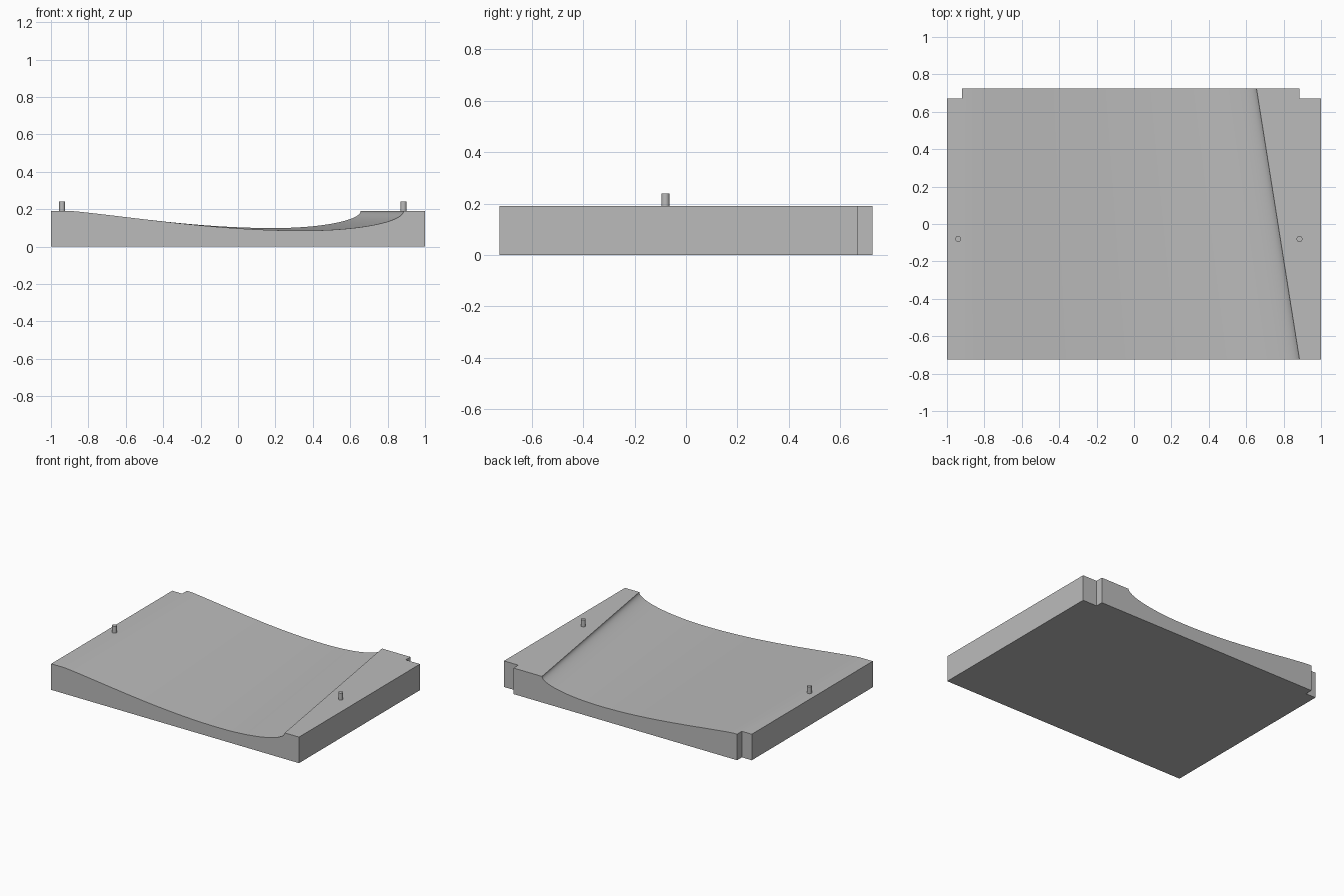
import bpy, bmesh, math

cube = bpy.data.objects.get("Cube")
if cube:
    bpy.data.objects.remove(cube, do_unlink=True)

HALF_Y, TOP, PIN_TOP = 0.725, 0.19, 0.24
TRAIL_X, DEPTH, LOW = -0.89, 0.105, 0.7

grey = bpy.data.materials.new("plain grey")
grey.use_nodes = True
grey.diffuse_color = (0.5, 0.5, 0.5, 1)
grey.node_tree.nodes["Principled BSDF"].inputs["Base Color"].default_value = (0.5, 0.5, 0.5, 1)


def bed_depth(u):
    """Depth of the hollow, from thin edge (0) to rounded nose (1)."""
    if u < LOW:
        return DEPTH * math.sin(math.pi / 2 * (u / LOW) ** 1.1)
    return DEPTH * math.sqrt(max(0, 1 - ((u - LOW) / (1 - LOW)) ** 2))


def section(y, chord, scale):
    """Closed cross-section of the block with the scaled hollow on top."""
    us = [LOW * i / 24 for i in range(24)]
    us += [LOW + (1 - LOW) * math.sin(math.pi / 2 * i / 24) for i in range(25)]
    bed = [(TRAIL_X + u * chord, y, TOP - scale * bed_depth(u)) for u in us]
    return [(1, y, 0), (-1, y, 0), (-1, y, TOP)] + bed + [(1, y, TOP)]


def finish(obj):
    obj.data.materials.append(grey)
    bpy.ops.object.select_all(action="DESELECT")
    obj.select_set(True)
    bpy.context.view_layer.objects.active = obj
    bpy.ops.object.shade_smooth_by_angle(angle=math.radians(25))


# Block lofted between the wide front section and the narrower back one
bm = bmesh.new()
front = [bm.verts.new(p) for p in section(-HALF_Y, 1.775, 1)]
back = [bm.verts.new(p) for p in section(HALF_Y, 1.545, 0.87)]
n = len(front)
for i in range(n):
    j = (i + 1) % n
    bm.faces.new((front[i], front[j], back[j], back[i]))
bm.faces.new(front)
bm.faces.new(back[::-1])
bmesh.ops.recalc_face_normals(bm, faces=bm.faces)
mesh = bpy.data.meshes.new("cradle_block")
bm.to_mesh(mesh)
bm.free()
block = bpy.data.objects.new("cradle_block", mesh)
bpy.context.collection.objects.link(block)

# Notches in the two back corners
for side, inner in ((-1, 0.92), (1, 0.885)):
    outer = 1.1
    bpy.ops.mesh.primitive_cube_add(size=1, location=(side * (inner + outer) / 2, 0.77, 0.1))
    cutter = bpy.context.object
    cutter.name = "notch_cutter"
    cutter.hide_render = True
    cutter.scale = (outer - inner, 0.2, 0.6)
    bpy.context.view_layer.update()
    cut = block.modifiers.new("corner notch", "BOOLEAN")
    cut.operation = "DIFFERENCE"
    cut.solver = "EXACT"
    cut.object = cutter
    bpy.context.view_layer.objects.active = block
    bpy.ops.object.modifier_apply(modifier=cut.name)
    bpy.data.objects.remove(cutter, do_unlink=True)
finish(block)

# Locating pins
for name, x in (("right_pin", -0.94), ("left_pin", 0.885)):
    base = TOP - 0.02
    bpy.ops.mesh.primitive_cylinder_add(vertices=16, radius=0.016, depth=PIN_TOP - base,
                                        location=(x, -0.08, (PIN_TOP + base) / 2))
    pin = bpy.context.object
    pin.name = name
    finish(pin)
